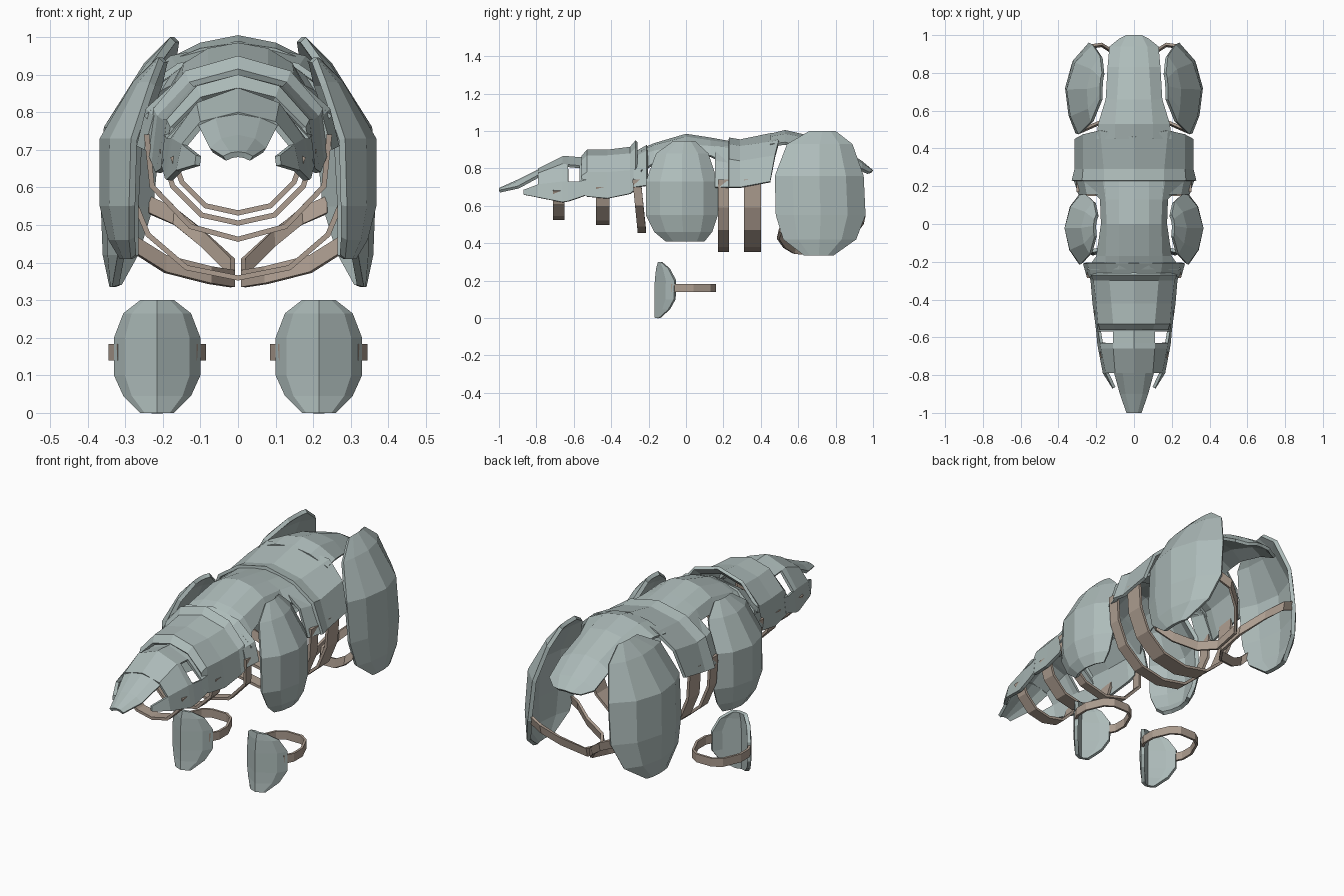
import bpy, math
from mathutils import Vector


def material(name, rgb):
    m = bpy.data.materials.new(name)
    m.diffuse_color = (*rgb, 1)
    return m


STEEL = material("plate_grey", (0.42, 0.50, 0.49))
LEATHER = material("strap_brown", (0.42, 0.34, 0.28))


def sheet(name, rows, mat, thick, core, skip=(), both=True):
    """Low-poly shell lofted through rows of points, thickened inwards and mirrored."""
    n = len(rows[0])
    faces = [(i * n + j, i * n + j + 1, (i + 1) * n + j + 1, (i + 1) * n + j)
             for i in range(len(rows) - 1) for j in range(n - 1) if (i, j) not in skip]
    me = bpy.data.meshes.new(name)
    me.from_pydata([p for r in rows for p in r], [], faces)
    me.update()
    core = Vector(core)
    side = 0
    for f in me.polygons:
        d = f.center - core
        if both != "arm":
            d.y = 0
        side += f.normal.dot(d) * f.area
    if side < 0:
        me.flip_normals()
    me.materials.append(mat)
    ob = bpy.data.objects.new(name, me)
    bpy.context.collection.objects.link(ob)
    if both:
        mir = ob.modifiers.new("mirror", "MIRROR")
        mir.use_clip = True
        mir.merge_threshold = 0.002
    sol = ob.modifiers.new("thickness", "SOLIDIFY")
    sol.thickness, sol.offset = thick, -1
    return ob


def arch(name, sections, skip=(), thick=0.016):
    """Arched plate: each section is y plus half-profile (x, z) points."""
    rows = [[(x, y + (dy[0] if dy else 0), z) for x, z, *dy in pts] for y, pts in sections]
    return sheet(name, rows, STEEL, thick, (0, 0, 0.6), skip)


# Spine plates, nose to tail
arch("nose_plate", [
    (-1.0, [(0, .695), (.02, .692), (.04, .683)]),
    (-.90, [(0, .74), (.045, .73), (.075, .705)]),
    (-.79, [(0, .795), (.06, .785), (.105, .765)])])
arch("head_plate", [
    (-.79, [(0, .80), (.10, .775), (.15, .715), (.165, .645)]),
    (-.66, [(0, .865), (.11, .825), (.175, .73), (.19, .62)]),
    (-.63, [(0, .865), (.11, .82), (.18, .73), (.195, .625)]),
    (-.57, [(0, .86), (.11, .815), (.19, .73), (.2, .645)]),
    (-.53, [(0, .86), (.11, .82), (.195, .74), (.205, .66)])],
    skip={(2, 1)})
arch("cheek_prong", [
    (-.87, [(.112, .685), (.115, .66)]),
    (-.79, [(.15, .715), (.165, .645)])])
arch("neck_plate", [
    (-.56, [(0, .865), (.10, .84), (.18, .76), (.20, .67)]),
    (-.53, [(0, .90), (.11, .87), (.19, .78), (.205, .65)]),
    (-.42, [(0, .90), (.12, .87), (.20, .78), (.22, .64)]),
    (-.30, [(0, .915), (.13, .88), (.215, .79), (.23, .665)]),
    (-.27, [(0, .95), (.14, .91), (.225, .81), (.24, .69)])])
arch("collar_plate", [
    (-.28, [(0, .885), (.14, .86), (.225, .79), (.25, .70)]),
    (-.21, [(0, .925), (.15, .895), (.245, .81), (.27, .71)])])
arch("torso_plate", [
    (-.24, [(0, .905), (.08, .895), (.15, .875), (.25, .79)]),
    (-.17, [(0, .935), (.08, .925), (.15, .895), (.2, .83)]),
    (0, [(0, .985), (.08, .97), (.145, .93), (.175, .87)]),
    (.13, [(0, .965), (.08, .95), (.15, .92), (.18, .87)]),
    (.24, [(0, .945), (.08, .935), (.165, .91), (.28, .82)])])
arch("saddle_rib", [
    (.155, [(0, .95), (.15, .92), (.25, .84), (.295, .70)]),
    (.235, [(0, .94), (.155, .915), (.265, .83), (.32, .70)])])
arch("saddle_plate", [
    (.23, [(0, .965), (.16, .93), (.275, .85), (.33, .70)]),
    (.29, [(0, .955), (.16, .92), (.27, .84), (.315, .70)]),
    (.46, [(0, .99), (.18, .95, .035), (.27, .87, .015), (.315, .73, -.01)])])
arch("rump_plate", [
    (.45, [(0, .985), (.10, .97), (.20, .93)]),
    (.53, [(0, 1.005), (.10, .985), (.19, .94)]),
    (.66, [(0, .975), (.09, .96), (.15, .91)]),
    (.83, [(0, .91), (.08, .895), (.14, .86)]),
    (.94, [(0, .84), (.07, .83), (.13, .80)]),
    (1.0, [(0, .79), (.04, .787), (.08, .78, -.02)])])


def guard(name, rows):
    """Limb guard: rows of (z, y_front, y_back, x_middle, x_front_edge, x_back_edge)."""
    grid = []
    for z, y0, y1, xm, xf, xb in rows:
        line = []
        for t in (-1, -.6, 0, .6, 1):
            xe = xf if t < 0 else xb
            line.append((xe + (xm - xe) * (1 - abs(t) ** 2.2),
                         (y0 + y1) / 2 + t * (y1 - y0) / 2, z))
        grid.append(line)
    return sheet(name, grid, STEEL, 0.02, (0.05, 0.3, 0.65))


# Shoulder and hip guards
guard("shoulder_guards", [
    (.945, -.07, .05, .215, .21, .20),
    (.88, -.16, .12, .28, .235, .215),
    (.73, -.215, .17, .368, .285, .27),
    (.55, -.215, .17, .368, .29, .28),
    (.46, -.17, .14, .345, .29, .28),
    (.41, -.11, .10, .315, .285, .28)])
guard("hip_guards", [
    (1.0, .66, .80, .18, .18, .17),
    (.93, .54, .89, .25, .23, .18),
    (.76, .475, .95, .357, .295, .22),
    (.55, .48, .96, .365, .31, .24),
    (.42, .52, .91, .36, .32, .28),
    (.335, .63, .79, .342, .335, .325)])


# Belly straps hanging under the plates
def belly_strap(name, y, w, pts, lean=0):
    rows = [[(x, yy + (z - .6) * lean, z) for x, z in pts] for yy in (y - w / 2, y + w / 2)]
    return sheet(name, rows, LEATHER, 0.014, (0, 0, 0.7))


belly_strap("jaw_strap", -.68, .06, [(0, .525), (.09, .545), (.155, .61), (.18, .68)])
belly_strap("throat_strap", -.445, .07, [(0, .498), (.10, .52), (.18, .60), (.21, .70)])
belly_strap("chest_strap", -.25, .045, [(0, .455), (.13, .49), (.235, .60), (.25, .74)], -.1)
waist = [(0, .352), (.14, .38), (.245, .47), (.295, .59), (.305, .74)]
belly_strap("waist_strap", .20, .06, waist)
belly_strap("girth_strap", .355, .09, waist)

# Thigh straps looping inside each hip guard
loop = [(.31, .50, .46), (.27, .485, .425), (.19, .52, .375), (.07, .57, .345), (.008, .66, .335),
        (.008, .80, .365), (.09, .90, .44), (.17, .95, .50), (.24, .94, .53)]
sheet("thigh_straps", [loop, [(x, y + .01, z - .00 + .045) for x, y, z in loop]],
      LEATHER, 0.014, (0.25, 0.7, 0.5), both="arm")

# Foot guards: curved shields wrapping back at the edges
cx = .215
pad = []
for z, hw, yf, ye in [(.30, .045, -.15, -.135), (.265, .09, -.16, -.095), (.20, .115, -.167, -.062),
                      (.10, .115, -.168, -.065), (.045, .09, -.168, -.095), (0, .045, -.167, -.145)]:
    pad.append([(cx + s * hw, ye + (yf - ye) * (1 - abs(s) ** 2), z)
                for s in (-1, -.75, 0, .75, 1)])
sheet("foot_guards", pad, STEEL, 0.018, (cx, 0, .15), both="arm")

# Ankle straps behind the foot guards
path = [(-.105, -.08), (-.13, -.03), (-.13, .04), (-.09, .13), (-.045, .16),
        (.045, .16), (.09, .13), (.13, .04), (.13, -.03), (.105, -.08)]
sheet("ankle_straps", [[(cx + x, y, z) for x, y in path] for z in (.14, .183)],
      LEATHER, 0.012, (cx, 0, .16), both="arm")
